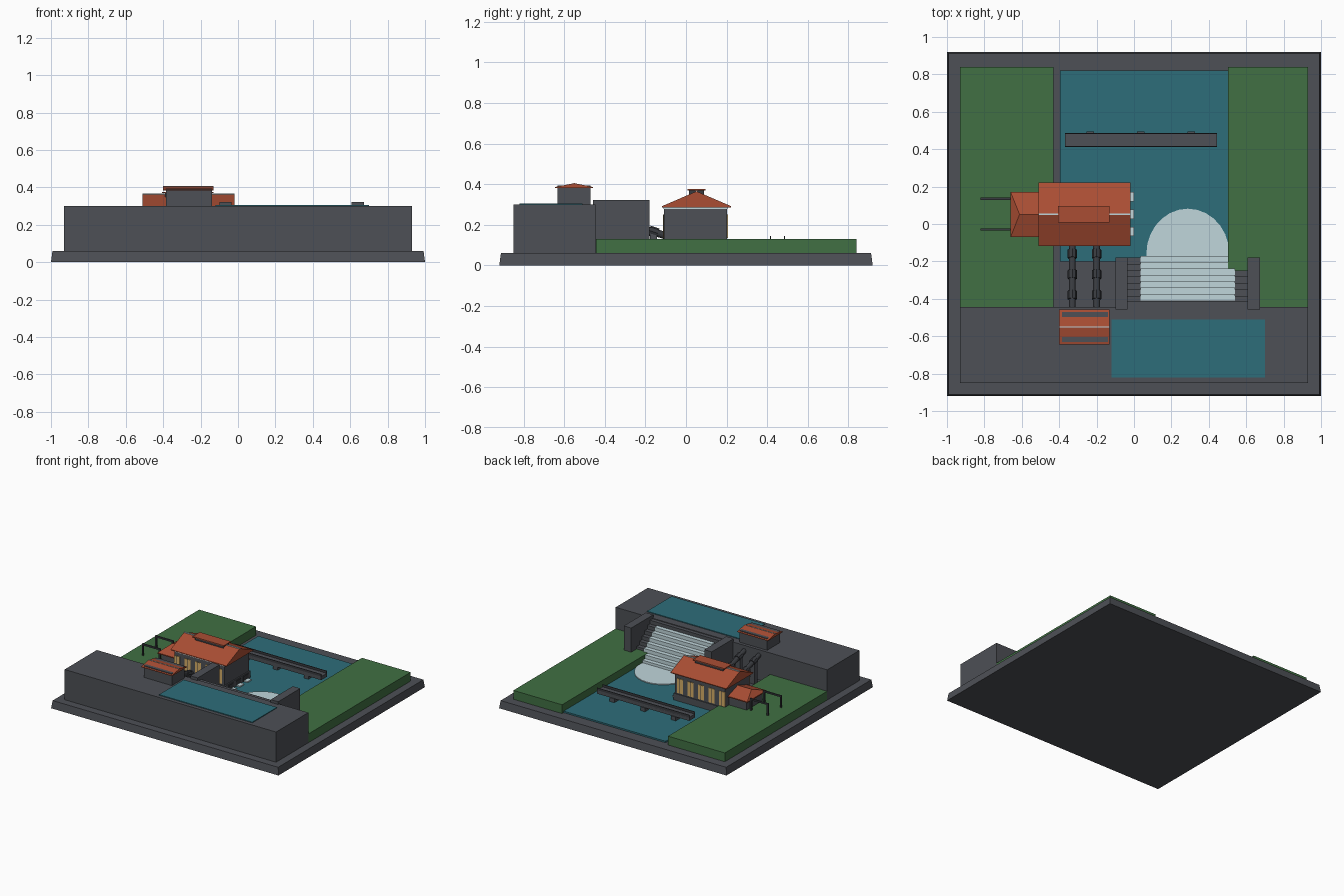
import bpy, bmesh, math
from mathutils import Vector

cube = bpy.data.objects.get("Cube")
if cube:
    bpy.data.objects.remove(cube, do_unlink=True)


def material(name, r, g, b):
    m = bpy.data.materials.new(name)
    m.use_nodes = True
    m.diffuse_color = (r, g, b, 1)
    m.node_tree.nodes["Principled BSDF"].inputs["Base Color"].default_value = (r, g, b, 1)
    return m


CONCRETE = material("concrete grey", 0.075, 0.08, 0.092)
STEEL = material("dark steel", 0.04, 0.043, 0.05)
GRASS = material("grass green", 0.052, 0.162, 0.056)
WATER = material("water teal", 0.027, 0.155, 0.195)
FOAM = material("foam white", 0.53, 0.67, 0.71)
ROOF = material("roof red", 0.40, 0.076, 0.034)
GLASS = material("warm window", 0.68, 0.43, 0.14)


def finish(name, bm, mat):
    bmesh.ops.recalc_face_normals(bm, faces=bm.faces)
    mesh = bpy.data.meshes.new(name)
    bm.to_mesh(mesh)
    bm.free()
    mesh.materials.append(mat)
    ob = bpy.data.objects.new(name, mesh)
    bpy.context.collection.objects.link(ob)
    return ob


def box(name, mat, x, y, z, taper=0):
    """Box from (min, max) ranges, with the top drawn in by taper."""
    bm = bmesh.new()
    bmesh.ops.create_cube(bm, size=1)
    for v in bm.verts:
        sx, sy = v.co.x * 2, v.co.y * 2
        inset = taper if v.co.z > 0 else 0
        v.co = [r[0] if c < 0 else r[1] for r, c in zip((x, y, z), v.co)]
        v.co.x -= sx * inset
        v.co.y -= sy * inset
    return finish(name, bm, mat)


def roof(name, x, y, z, hip=(0, 0), lip=0.008):
    """Gable or hip roof with its ridge along x and a thin eave edge."""
    bm = bmesh.new()
    ym = sum(y) / 2
    rings = []
    for h in (z[0], z[0] + lip):
        rings.append([bm.verts.new((px, py, h)) for px, py in
                      ((x[0], y[0]), (x[1], y[0]), (x[1], y[1]), (x[0], y[1]))])
    low, top = rings
    a = bm.verts.new((x[0] + hip[0], ym, z[1]))
    b = bm.verts.new((x[1] - hip[1], ym, z[1]))
    bm.faces.new(low)
    for i in range(4):
        j = (i + 1) % 4
        bm.faces.new((low[i], low[j], top[j], top[i]))
    bm.faces.new((top[0], top[1], b, a))
    bm.faces.new((top[2], top[3], a, b))
    bm.faces.new((top[1], top[2], b))
    bm.faces.new((top[3], top[0], a))
    return finish(name, bm, ROOF)


def tube(name, mat, start, end, radius, sides=12):
    start, end = Vector(start), Vector(end)
    axis = end - start
    bm = bmesh.new()
    bmesh.ops.create_cone(bm, cap_ends=True, segments=sides, radius1=radius,
                          radius2=radius, depth=axis.length)
    bm.transform(axis.to_track_quat("Z", "Y").to_matrix().to_4x4())
    bmesh.ops.translate(bm, verts=bm.verts, vec=(start + end) / 2)
    return finish(name, bm, mat)


# Ground, banks and dam
box("base_slab", CONCRETE, (-1, 1), (-0.92, 0.92), (0, 0.06), taper=0.008)
box("dam_block", CONCRETE, (-0.93, 0.93), (-0.85, -0.445), (0.06, 0.30))
box("reservoir_water", WATER, (-0.12, 0.70), (-0.82, -0.51), (0.295, 0.306))
box("river_water", WATER, (-0.395, 0.502), (-0.2, 0.82), (0.055, 0.072))
box("right_bank", GRASS, (-0.93, -0.43), (-0.444, 0.84), (0.06, 0.13))
box("left_bank", GRASS, (0.502, 0.93), (-0.444, 0.84), (0.06, 0.13))

# Stepped spillway with water running down it
STEPS = 7
box("spillway_crest", CONCRETE, (-0.04, 0.62), (-0.46, -0.415), (0.06, 0.295))
for i in range(STEPS):
    y0 = -0.42 + i * 0.034
    top = 0.265 - i * 0.029
    box("spillway_step", CONCRETE, (-0.04, 0.62), (y0, y0 + 0.036), (0.06, top))
    box("spillway_water", FOAM, (0.035, 0.54), (y0 + 0.012, y0 + 0.046),
        (top - 0.025, top + 0.008))
for x in ((-0.10, -0.035), (0.608, 0.673)):
    box("spillway_wing_wall", CONCRETE, x, (-0.457, -0.18), (0.06, 0.322))

# Foam pool at the foot of the spillway
pool = tube("foam_pool", FOAM, (0, 0, 0.068), (0, 0, 0.079), 1, sides=28)
for v in pool.data.vertices:
    v.co.x = 0.288 + v.co.x * 0.222
    v.co.y = -0.16 + v.co.y * 0.242

# Gatehouse on the dam
box("gatehouse_walls", CONCRETE, (-0.385, -0.14), (-0.632, -0.47), (0.30, 0.394))
roof("gatehouse_roof", (-0.40, -0.13), (-0.645, -0.457), (0.382, 0.405), lip=0.004)
box("gatehouse_ridge", FOAM, (-0.40, -0.13), (-0.554, -0.548), (0.40, 0.407))

# Penstocks with collars and saddle piers
def pipe_height(y):
    return 0.165 - 0.32 * (y + 0.16)


for x in (-0.33, -0.20):
    tube("penstock", STEEL, (x, -0.46, pipe_height(-0.46)),
         (x, -0.10, pipe_height(-0.10)), 0.018)
    for y in (-0.38, -0.27, -0.16):
        tube("penstock_collar", STEEL, (x, y - 0.022, pipe_height(y - 0.022)),
             (x, y + 0.022, pipe_height(y + 0.022)), 0.025, sides=8)
        box("penstock_pier", CONCRETE, (x - 0.02, x + 0.02), (y - 0.018, y + 0.018),
            (0.06, pipe_height(y)))

# Powerhouse hall
box("powerhouse_walls", CONCRETE, (-0.485, -0.045), (-0.108, 0.202), (0.06, 0.285))
box("powerhouse_plinth", CONCRETE, (-0.49, -0.035), (-0.113, 0.207), (0.06, 0.125))
box("powerhouse_cornice", FOAM, (-0.488, -0.042), (-0.111, 0.205), (0.279, 0.287))
roof("powerhouse_roof", (-0.51, -0.02), (-0.118, 0.222), (0.286, 0.365), lip=0.006)
box("roof_ridge_cap", FOAM, (-0.51, -0.02), (0.047, 0.057), (0.358, 0.368))
box("roof_monitor_walls", STEEL, (-0.39, -0.14), (0.015, 0.089), (0.34, 0.37))
box("roof_monitor_cap", ROOF, (-0.405, -0.13), (0.007, 0.097), (0.369, 0.376))
for i in range(5):
    x = -0.46 + i * 0.0925
    for y in (-0.108, 0.202):
        box("tall_window", GLASS, (x - 0.026, x + 0.026), (y - 0.004, y + 0.004),
            (0.135, 0.25))
        box("window_mullion", STEEL, (x - 0.002, x + 0.002), (y - 0.006, y + 0.006),
            (0.135, 0.25))

# Draft outlets into the river
for y in (-0.04, 0.052, 0.145):
    box("draft_opening", STEEL, (-0.04, -0.031), (y - 0.03, y + 0.03), (0.065, 0.115))
    box("draft_outflow", FOAM, (-0.04, 0), (y - 0.025, y + 0.025), (0.065, 0.082))

# Annex with hipped roof
box("annex_walls", CONCRETE, (-0.64, -0.48), (-0.05, 0.152), (0.12, 0.205))
roof("annex_roof", (-0.66, -0.49), (-0.07, 0.172), (0.2, 0.25), hip=(0.048, 0.0))

# Switchyard gantries
for y in (-0.03, 0.135):
    box("gantry_beam", STEEL, (-0.82, -0.66), (y - 0.006, y + 0.006), (0.212, 0.224))
    for x in (-0.815, -0.668):
        box("gantry_post", STEEL, (x - 0.006, x + 0.006), (y - 0.006, y + 0.006),
            (0.125, 0.224))

# Footbridge across the river
box("bridge_deck", CONCRETE, (-0.37, 0.443), (0.413, 0.487), (0.1, 0.128))
for y in (0.413, 0.482):
    box("bridge_kerb", STEEL, (-0.37, 0.443), (y, y + 0.005), (0.12, 0.146))
for x in (-0.235, 0.035, 0.305):
    box("bridge_pier", CONCRETE, (x - 0.02, x + 0.02), (0.42, 0.494), (0.06, 0.102))
